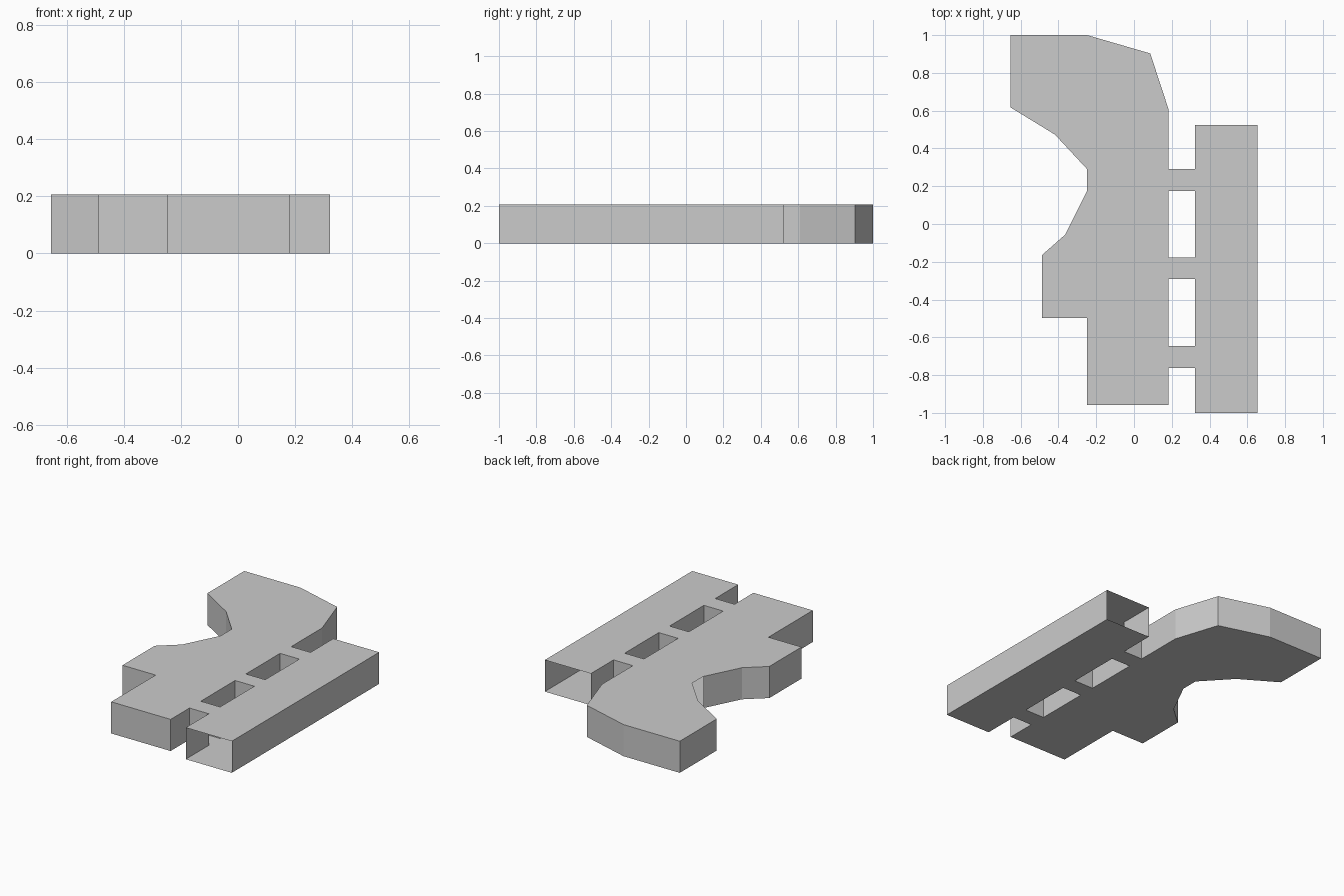
import bpy, bmesh

if "Cube" in bpy.data.objects:
    bpy.data.objects.remove(bpy.data.objects["Cube"])

H = 0.207                    # overall height
X0, X1, X2 = 0.182, 0.322, 0.655   # body edge, rail inner edge, rail outer edge
BRIDGES = [(-0.762, -0.645), (-0.29, -0.178), (0.175, 0.29)]


def prism(name, pts, is_open=lambda a, b: False):
    """Extrude a counter-clockwise outline; leave out the walls marked open."""
    bm = bmesh.new()
    low = [bm.verts.new((x, y, 0)) for x, y in pts]
    top = [bm.verts.new((x, y, H)) for x, y in pts]
    bm.faces.new(low[::-1])
    bm.faces.new(top)
    n = len(pts)
    for i in range(n):
        j = (i + 1) % n
        if not is_open(pts[i], pts[j]):
            bm.faces.new((low[i], low[j], top[j], top[i]))
    mesh = bpy.data.meshes.new(name)
    bm.to_mesh(mesh)
    bm.free()
    obj = bpy.data.objects.new(name, mesh)
    bpy.context.collection.objects.link(obj)
    return obj


def bridge_joint(a, b):
    return a[0] == b[0] and (min(a[1], b[1]), max(a[1], b[1])) in BRIDGES


joints = [y for pair in BRIDGES for y in pair]

# Main block with hooked end, open where the bridges join
body = [(-0.655, 1.0), (-0.655, 0.618), (-0.418, 0.473), (-0.248, 0.29),
        (-0.248, 0.175), (-0.365, -0.057), (-0.488, -0.165), (-0.488, -0.498),
        (-0.248, -0.498), (-0.248, -0.957), (X0, -0.957)]
body += [(X0, y) for y in joints]
body += [(X0, 0.61), (0.086, 0.903), (-0.248, 1.0)]
prism("main_block", body, bridge_joint)

# Side rail: hollow with open ends
rail = [(X1, -1.0), (X2, -1.0), (X2, 0.525), (X1, 0.525)]
rail += [(X1, y) for y in reversed(joints)]
prism("side_rail", rail, lambda a, b: a[1] == b[1] or bridge_joint(a, b))

# Three hollow bridges linking block and rail
for i, (y0, y1) in enumerate(BRIDGES):
    prism(f"bridge_{i + 1}", [(X0, y0), (X1, y0), (X1, y1), (X0, y1)],
          lambda a, b: a[0] == b[0])
